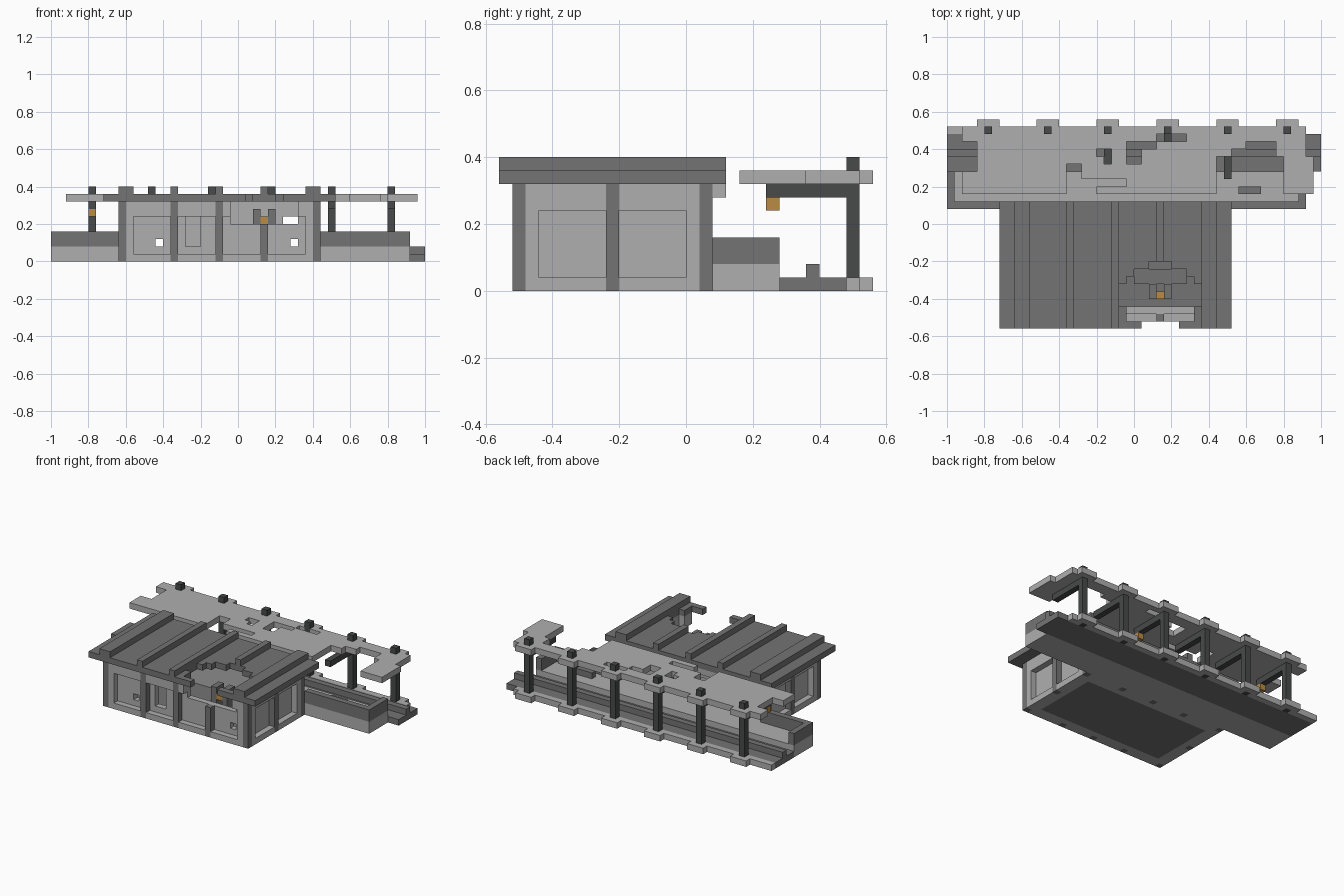
import bpy
import bmesh
from mathutils import Vector

UNIT = 0.04  # edge of one block

cube = bpy.data.objects.get("Cube")
if cube:
    bpy.data.objects.remove(cube, do_unlink=True)


def material(name, rgb):
    mat = bpy.data.materials.new(name)
    mat.use_nodes = True
    mat.diffuse_color = (*rgb, 1)
    mat.node_tree.nodes["Principled BSDF"].inputs["Base Color"].default_value = (*rgb, 1)
    return mat


LIGHT = material("light grey stone", (0.42, 0.43, 0.42))
DARK = material("dark grey stone", (0.175, 0.175, 0.175))
IRON = material("charcoal iron", (0.065, 0.067, 0.067))
AMBER = material("amber lamp", (0.50, 0.26, 0.06))


def cells(boxes):
    """Block cells inside boxes given as (x0, x1, y0, y1, z0, z1)."""
    return {(x, y, z) for a, b, c, d, e, f in boxes
            for x in range(a, b) for y in range(c, d) for z in range(e, f)}


def blocks(name, mat, boxes, holes=()):
    """One clean shell around the boxes after the holes are taken out."""
    solid = cells(boxes) - cells(holes)
    bm = bmesh.new()
    for cell in solid:
        for axis in range(3):
            for sign in (-1, 1):
                near = list(cell)
                near[axis] += sign
                if tuple(near) in solid:
                    continue
                n, u, v = Vector(), Vector(), Vector()
                n[axis] = sign / 2
                u[(axis + 1) % 3] = 0.5
                v[(axis + 2) % 3] = sign / 2
                mid = Vector(cell) + Vector((0.5, 0.5, 0.5)) + n
                ring = (mid - u - v, mid + u - v, mid + u + v, mid - u + v)
                bm.faces.new([bm.verts.new(p * UNIT) for p in ring])
    bmesh.ops.remove_doubles(bm, verts=bm.verts, dist=UNIT / 10)
    bmesh.ops.dissolve_limit(bm, angle_limit=0.01, verts=bm.verts, edges=bm.edges)
    mesh = bpy.data.meshes.new(name)
    bm.to_mesh(mesh)
    bm.free()
    mesh.materials.append(mat)
    obj = bpy.data.objects.new(name, mesh)
    bpy.context.collection.objects.link(obj)
    return obj


# House columns around the outside; the one under the roof breach is snapped
front_breach = [(-1, 8, -13, -11, 5, 8)]
columns = [(x, x + 1, y, y + 1, 0, 8) for x in (-16, -9, -3, 3, 10) for y in (-13, 1)]
columns += [(x, x + 1, -6, -5, 0, 8) for x in (-16, 10)]
blocks("house_columns", DARK, columns, front_breach)

# Two-layer walls: the outer layer has window recesses
room = [(-14, 9, -11, 0, 0, 8)]
windows = [(a, b, -13, -12, 1, 6) for a, b in ((-14, -9), (-8, -3), (-2, 3), (4, 9))]
windows += [(x, x + 1, a, a + 5, 1, 6) for x in (-16, 10) for a in (-11, -5)]
windows += [(a, a + 5, 1, 2, 1, 6) for a in (-8, -2)]
broken_panes = [(-11, -10, -12, -11, 2, 3), (-7, -5, -12, -11, 2, 6),
                (7, 8, -12, -11, 2, 3)]
doorways = [(a, a + 3, 0, 2, 1, 6) for a in (-12, 6)]
blocks("house_walls", LIGHT, [(-16, 11, -13, 2, 0, 8)],
       room + columns + windows + broken_panes + doorways + front_breach)
blocks("house_floor", DARK, [(-14, 9, -11, 0, 0, 1)])
blocks("back_eave_beam", LIGHT, [(-16, 11, 2, 3, 7, 8)])

# Flat ribbed roof with a ragged breach, listed as (x0, x1, y0, y1)
breach = [(1, 6, -14, -13), (-1, 8, -13, -11), (-2, 9, -11, -8),
          (-1, 8, -8, -7), (0, 7, -7, -6), (2, 5, -6, -5)]
breach = [(*b, 8, 10) for b in breach]
ribs = [(a, b, -14, 3, 9, 10)
        for a, b in ((-16, -14), (-9, -8), (-3, -2), (3, 4), (9, 11))]
blocks("house_roof", DARK, [(-18, 13, -14, 3, 8, 9)] + ribs, breach)

# Rubble and a lamp under the breach
blocks("fallen_rubble", DARK, [(2, 3, -10, -8, 1, 7), (4, 5, -10, -8, 1, 7),
                               (0, 7, -8, -6, 1, 3)])
blocks("house_lamp", AMBER, [(3, 4, -10, -9, 5, 6)])

# Raised platform with low walls at its rear and ends
blocks("platform", LIGHT, [(-25, 23, 2, 7, 0, 2)])
blocks("platform_walls", DARK,
       [(-25, -16, 2, 3, 2, 4), (11, 23, 2, 3, 2, 4),
        (-25, -24, 2, 7, 2, 4), (22, 23, 2, 7, 2, 4)])
blocks("platform_bench", DARK, [(14, 17, 4, 5, 2, 3)])

# Track bed with its single rail, and the kerb carrying the posts
posts = range(-20, 21, 8)
blocks("track_bed", DARK, [(-25, 25, 7, 12, 0, 1), (-25, 25, 9, 10, 1, 2)])
post_shafts = [(p, p + 1, 12, 13, 0, 10) for p in posts]
blocks("kerb", LIGHT, [(-25, 23, 12, 13, 0, 1)]
       + [(p - 1, p + 2, 13, 14, 0, 1) for p in posts], post_shafts)

# Canopy posts, arms and hanging lamps
blocks("canopy_posts", IRON, post_shafts + [(p, p + 1, 6, 12, 7, 8) for p in posts])
for side, p in (("right", -20), ("left", 4)):
    blocks("canopy_lamp_" + side, AMBER, [(p, p + 1, 6, 7, 6, 7)])

# Canopy slab with broken-out patches
patches = [(-23, -21, 7, 11), (11, 20, 4, 9), (13, 19, 9, 10), (15, 19, 10, 11),
           (-9, -5, 4, 5), (-9, -1, 5, 6), (-9, -7, 6, 8), (-5, -3, 9, 10),
           (-4, -3, 8, 10), (-1, 1, 8, 10), (-1, 3, 10, 11), (3, 7, 11, 12),
           (23, 24, 9, 13)]
blocks("canopy", LIGHT, [(-23, 24, 4, 13, 8, 9)]
       + [(p - 1, p + 2, 13, 14, 8, 9) for p in posts],
       [(*h, 8, 9) for h in patches] + post_shafts)
